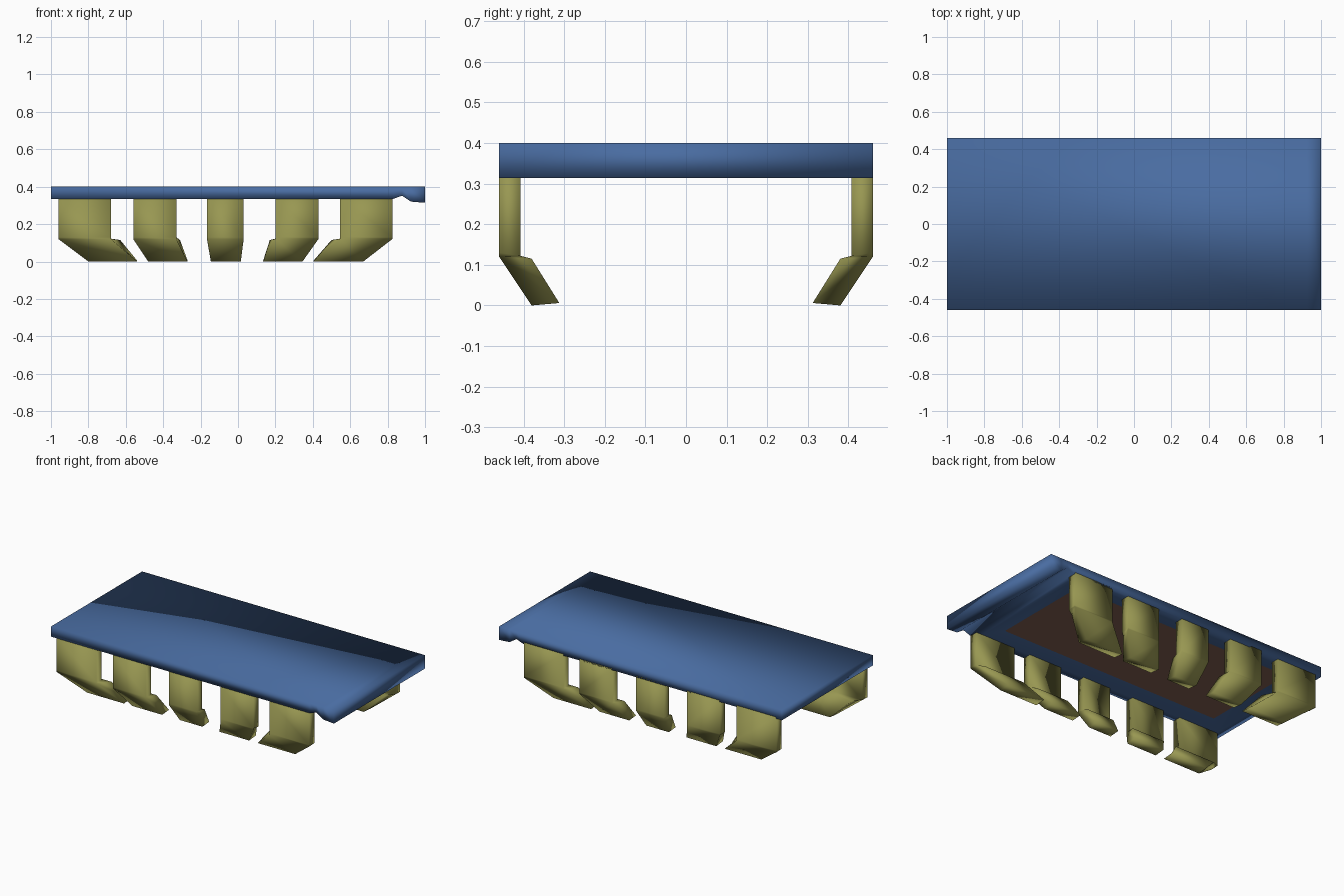
import bpy, bmesh

if "Cube" in bpy.data.objects:
    bpy.data.objects.remove(bpy.data.objects["Cube"])


def material(name, rgb):
    """Flat colour from sRGB 0-255 values."""
    lin = []
    for c in rgb:
        c /= 255
        lin.append(c / 12.92 if c <= 0.04045 else ((c + 0.055) / 1.055) ** 2.4)
    m = bpy.data.materials.new(name)
    m.diffuse_color = (*lin, 1)
    m.use_nodes = True
    m.node_tree.nodes["Principled BSDF"].inputs["Base Color"].default_value = m.diffuse_color
    return m


blue = material("slab blue", (73, 108, 161))
olive = material("leg olive", (152, 151, 82))
brown = material("panel brown", (130, 95, 82))


def loft(bm, rings):
    """Skin a list of four-cornered rings and cap both ends."""
    rows = [[bm.verts.new(p) for p in ring] for ring in rings]
    for a, b in zip(rows, rows[1:]):
        for i in range(4):
            j = (i + 1) % 4
            bm.faces.new((a[i], a[j], b[j], b[i]))
    bm.faces.new(rows[0])
    bm.faces.new(rows[-1])
    bmesh.ops.recalc_face_normals(bm, faces=bm.faces[:])


def finish(bm, name, mats):
    me = bpy.data.meshes.new(name)
    bm.to_mesh(me)
    bm.free()
    ob = bpy.data.objects.new(name, me)
    bpy.context.collection.objects.link(ob)
    for m in mats:
        me.materials.append(m)
    return ob


# Slab: (x, underside height) stations, with the drooping lip at +x
W, TOP = 0.46, 0.40
stations = [(-1, 0.335), (0.83, 0.335), (0.877, 0.352), (0.925, 0.32), (1, 0.314)]
bm = bmesh.new()
loft(bm, [[(x, -W, z), (x, W, z), (x, W, TOP), (x, -W, TOP)] for x, z in stations])
for f in bm.faces:
    f.smooth = True

# Shallow recess under the slab with a brown panel in the middle
under = max((f for f in bm.faces if f.normal.z < -0.9), key=lambda f: f.calc_area())
bmesh.ops.inset_region(bm, faces=[under], thickness=0.07)
bmesh.ops.inset_region(bm, faces=[under], thickness=0.13, depth=-0.02)
under.material_index = 1
under.smooth = False
finish(bm, "slab", [blue, brown])

# Legs: upper x range, foot x range at the ground, knee offset
legs = [
    (-0.96, -0.68, -0.80, -0.54, 0.05),
    (-0.56, -0.33, -0.48, -0.27, 0.02),
    (-0.165, 0.03, -0.145, 0.015, 0.0),
    (0.20, 0.43, 0.135, 0.345, -0.03),
    (0.545, 0.825, 0.405, 0.67, -0.045),
]
for n, (a, b, c, d, k) in enumerate(legs, 1):
    bm = bmesh.new()
    loft(bm, [
        [(a, -W, 0.345), (b, -W, 0.345), (b, -0.408, 0.345), (a, -0.408, 0.345)],
        [(a, -W, 0.13), (b, -W, 0.13), (b, -0.408, 0.122), (a, -0.408, 0.122)],
        [(a, -W, 0.12), (b, -W, 0.12), (b + k, -0.38, 0.115), (a + k, -0.38, 0.115)],
        [(c, -0.38, 0), (d, -0.38, 0), (d, -0.312, 0.006), (c, -0.312, 0.006)],
    ])
    for f in bm.faces:
        f.smooth = True
    ob = finish(bm, f"leg_pair_{n}", [olive])
    mirror = ob.modifiers.new("Mirror", 'MIRROR')
    mirror.use_axis = (False, True, False)
